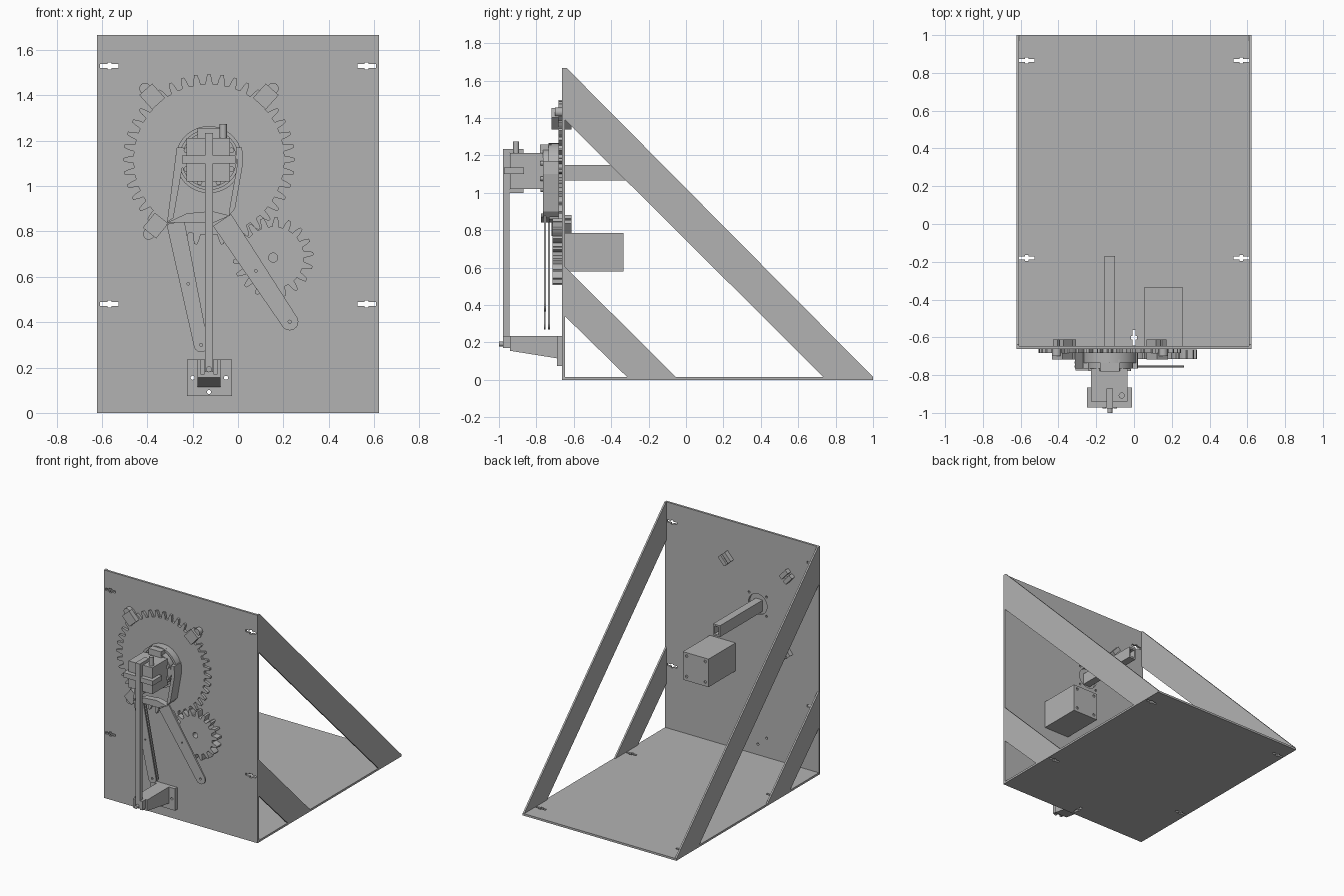
import bpy
import bmesh
from math import sin, cos, pi, radians

cube = bpy.data.objects.get("Cube")
if cube:
    bpy.data.objects.remove(cube, do_unlink=True)

grey = bpy.data.materials.new("plain_grey")
grey.use_nodes = True
COLOUR = (0.45, 0.45, 0.45, 1)
grey.diffuse_color = COLOUR
grey.node_tree.nodes["Principled BSDF"].inputs["Base Color"].default_value = COLOUR

AXES = {"X": lambda u, v, w: (w, u, v),
        "Y": lambda u, v, w: (u, w, v),
        "Z": lambda u, v, w: (u, v, w)}


def prism(name, loops, start, end, axis="Y", smooth=False):
    """Extrude an outline (followed by hole outlines) along an axis."""
    bm = bmesh.new()
    place = AXES[axis]
    for loop in loops:
        verts = [bm.verts.new(place(u, v, start)) for u, v in loop]
        for i, vert in enumerate(verts):
            bm.edges.new((verts[i - 1], vert))
    bmesh.ops.triangle_fill(bm, edges=bm.edges[:], use_beauty=True)
    cap = bmesh.ops.extrude_face_region(bm, geom=bm.faces[:], use_keep_orig=True)
    moved = [g for g in cap["geom"] if isinstance(g, bmesh.types.BMVert)]
    bmesh.ops.translate(bm, verts=moved, vec=place(0, 0, end - start))
    bmesh.ops.recalc_face_normals(bm, faces=bm.faces[:])
    mesh = bpy.data.meshes.new(name)
    bm.to_mesh(mesh)
    bm.free()
    mesh.materials.append(grey)
    obj = bpy.data.objects.new(name, mesh)
    bpy.context.collection.objects.link(obj)
    if smooth:
        bpy.ops.object.select_all(action="DESELECT")
        obj.select_set(True)
        bpy.context.view_layer.objects.active = obj
        bpy.ops.object.shade_smooth_by_angle(angle=radians(30))
    return obj


def rect(u0, u1, v0, v1):
    return [(u0, v0), (u1, v0), (u1, v1), (u0, v1)]


def circle(u, v, r, n=32):
    return [(u + r * cos(2 * pi * i / n), v + r * sin(2 * pi * i / n)) for i in range(n)]


def box(name, x, y, z):
    return prism(name, [rect(*x, *z)], *y)


def cross_slot(u, v, turned=False):
    """Slot with a square nut pocket across its middle."""
    a, b, c, d = 0.041, 0.008, 0.009, 0.016
    pts = [(-a, -b), (-c, -b), (-c, -d), (c, -d), (c, -b), (a, -b),
           (a, b), (c, b), (c, d), (-c, d), (-c, b), (-a, b)]
    return [(u + q, v + p) if turned else (u + p, v + q) for p, q in pts]


def gear(u, v, teeth, root, tip, phase):
    """Gear outline with tapered teeth."""
    pts = []
    step = 2 * pi / teeth
    for i in range(teeth):
        for f, r in ((-0.3, root), (-0.23, (root + tip) / 2), (-0.11, tip),
                     (0.11, tip), (0.23, (root + tip) / 2), (0.3, root)):
            a = phase + (i + f) * step
            pts.append((u + r * cos(a), v + r * sin(a)))
    return pts


def blade(name, top, tip, r, y):
    """Flat finger: square at the top, rounded at the tip, with two holes."""
    dx, dz = tip[0] - top[0], tip[1] - top[1]
    length = (dx * dx + dz * dz) ** 0.5
    dx, dz = dx / length, dz / length
    wide = 1.25 * r
    pts = [(top[0] + dz * wide, top[1] - dx * wide), (top[0] - dz * wide, top[1] + dx * wide)]
    for i in range(13):
        a = pi * i / 12
        across, along = -r * cos(a), r * sin(a)
        pts.append((tip[0] + dz * across + dx * along, tip[1] - dx * across + dz * along))
    mid = ((top[0] + tip[0]) / 2, (top[1] + tip[1]) / 2)
    prism(name, [pts, circle(*tip, 0.007, 12), circle(*mid, 0.006, 12)], *y)


HX, HZ = -0.128, 1.117    # main shaft
MX, MZ = 0.155, 0.685     # motor shaft
FRONT, BACK = -0.663, -0.647

# Frame: front panel, base and diagonal braces
holes = [cross_slot(s * 0.567, z) for s in (-1, 1) for z in (0.48, 1.53)]
holes.append(circle(HX, HZ, 0.075))
holes += [circle(HX + 0.1 * cos(a), HZ + 0.1 * sin(a), 0.008, 10)
          for a in (pi / 4 + i * pi / 2 for i in range(4))]
bracket_holes = [(-0.2, 0.155), (-0.053, 0.155), (HX, 0.092)]
holes += [circle(*p, 0.009, 12) for p in bracket_holes]
prism("front_panel", [rect(-0.622, 0.622, 0, 1.667)] + holes, FRONT, BACK)
slots = [cross_slot(s * 0.567, y) for s in (-1, 1) for y in (-0.18, 0.865)]
slots.append(cross_slot(0, -0.602, True))
prism("base_plate", [rect(-0.622, 0.622, BACK, 1)] + slots, 0, 0.015, "Z")
for side, s in (("left", 1), ("right", -1)):
    x0, x1 = s * 0.61, s * 0.622
    prism(side + "_long_brace", [[(BACK, 1.667), (BACK, 1.39), (0.735, 0.015),
                                  (1, 0.015), (-0.638, 1.667)]], x0, x1, "X")
    prism(side + "_short_brace", [[(BACK, 0.605), (BACK, 0.34), (-0.315, 0.015),
                                   (-0.055, 0.015)]], x0, x1, "X")

# Drive: gears, motor and rear tube
prism("large_gear", [gear(HX, HZ, 40, 0.333, 0.378, pi / 2)], -0.682, FRONT)
prism("small_gear", [gear(MX, MZ, 18, 0.137, 0.178, 0.1), circle(MX, MZ, 0.02)],
      -0.715, FRONT - 0.001)
motor = rect(0.052, 0.26, 0.58, 0.785)
box("motor_body", (0.052, 0.26), (BACK, -0.343), (0.58, 0.785))
prism("motor_end", [motor] + [circle(MX + i * 0.075, MZ + j * 0.075, 0.01, 12)
                              for i in (-1, 1) for j in (-1, 1)], -0.343, -0.335)
prism("rear_tube", [rect(-0.156, -0.1, 1.065, 1.148), rect(-0.146, -0.11, 1.077, 1.136)],
      -0.68, -0.17)

# Gear retainers: rotated block, outer rollers and rear tabs
for n, degrees in enumerate((132, 48, 231), 1):
    a = radians(degrees)

    def turn(points):
        return [(HX + (0.377 + r) * cos(a) - t * sin(a),
                 HZ + (0.377 + r) * sin(a) + t * cos(a)) for r, t in points]

    prism(f"retainer_block_{n}", [turn(rect(-0.045, 0.04, -0.038, 0.038))], -0.718, -0.683)
    prism(f"retainer_foot_{n}", [turn(rect(0.012, 0.04, -0.03, 0.03))], -0.69, FRONT)
    prism(f"retainer_lug_{n}", [turn(circle(0.045, 0, 0.025, 20))], -0.7, FRONT, smooth=True)
    for k, t in enumerate((-0.022, 0.022), 1):
        prism(f"retainer_tab_{n}_{k}", [turn(rect(-0.045, 0.03, t - 0.015, t + 0.015))],
              BACK, -0.612)
    prism(f"retainer_web_{n}", [turn(rect(-0.03, 0.0, -0.02, 0.02))], BACK, -0.625)

# Hub on the large gear
for name, r, y0, y1 in (("hub_base", 0.148, -0.718, -0.682), ("hub_drum", 0.122, -0.765, -0.718)):
    prism(name, [circle(HX, HZ, r, 48)], y0, y1, smooth=True)
prism("hub_rim", [circle(HX, HZ, 0.148, 48), circle(HX, HZ, 0.132, 48)], -0.735, -0.718, smooth=True)
for i in range(8):
    a = pi / 8 + i * pi / 4
    prism(f"hub_bolt_{i + 1}", [circle(HX + 0.108 * cos(a), HZ + 0.108 * sin(a), 0.012, 12)],
          -0.778, -0.765)
box("hub_top_lug", (HX - 0.05, HX + 0.05), (-0.78, -0.718), (1.213, 1.257))

# Head block with wrap-around bands and a top peg
box("head_block", (-0.228, -0.035), (-0.94, -0.765), (1.02, 1.213))
box("band_front", (-0.248, -0.01), (-0.972, -0.94), (1.1, 1.135))
for side, x in (("right", (-0.248, -0.228)), ("left", (-0.035, -0.01))):
    box(f"band_{side}", x, (-0.972, -0.865), (1.1, 1.135))
for end, z in (("top", (1.213, 1.235)), ("bottom", (1.0, 1.02))):
    box(f"clamp_{end}", (-0.146, -0.11), (-0.978, -0.87), z)
prism("top_peg", [circle(-0.065, -0.908, 0.016, 20)], 1.213, 1.275, "Z", smooth=True)

# Long vertical link and its wall bracket
box("vertical_link", (-0.146, -0.11), (-0.978, -0.945), (0.18, 1.235))
prism("bracket_plate", [rect(-0.225, -0.027, 0.075, 0.235)]
      + [circle(*p, 0.009, 12) for p in bracket_holes], -0.69, FRONT)
prism("bracket_arm", [[(-0.69, 0.115), (-0.69, 0.235), (-0.94, 0.235), (-0.94, 0.155)]],
      -0.178, -0.077, "X")
for side, x in (("right", -0.166), ("left", -0.108)):
    box(f"bracket_prong_{side}", (x, x + 0.018), (-0.978, -0.94), (0.17, 0.235))
prism("bracket_pin", [circle(HX, 0.192, 0.013, 16)], -1.0, -0.94, smooth=True)

# Hanging fingers: straps from the hub, flat blades and a crossbar
prism("right_strap", [[(-0.27, 1.17), (-0.24, 1.17), (-0.237, 1.13), (-0.285, 0.86),
                       (-0.313, 0.84)]], -0.765, -0.683)
prism("left_strap", [[(-0.008, 1.17), (0.018, 1.17), (0.022, 1.1), (-0.013, 0.9),
                      (-0.04, 0.87), (-0.036, 0.91), (-0.004, 1.09)]], -0.765, -0.683)
blade("left_blade", (-0.07, 0.85), (0.228, 0.402), 0.038, (-0.76, -0.748))
for layer, y in (("front", (-0.76, -0.75)), ("rear", (-0.738, -0.728))):
    blade(f"right_blade_{layer}", (-0.276, 0.84), (-0.163, 0.3), 0.032, y)
prism("crossbar", [[(-0.31, 0.84), (-0.24, 0.84), (-0.105, 0.84), (-0.035, 0.87),
                    (-0.115, 0.89), (-0.225, 0.88)]], -0.775, -0.73)
